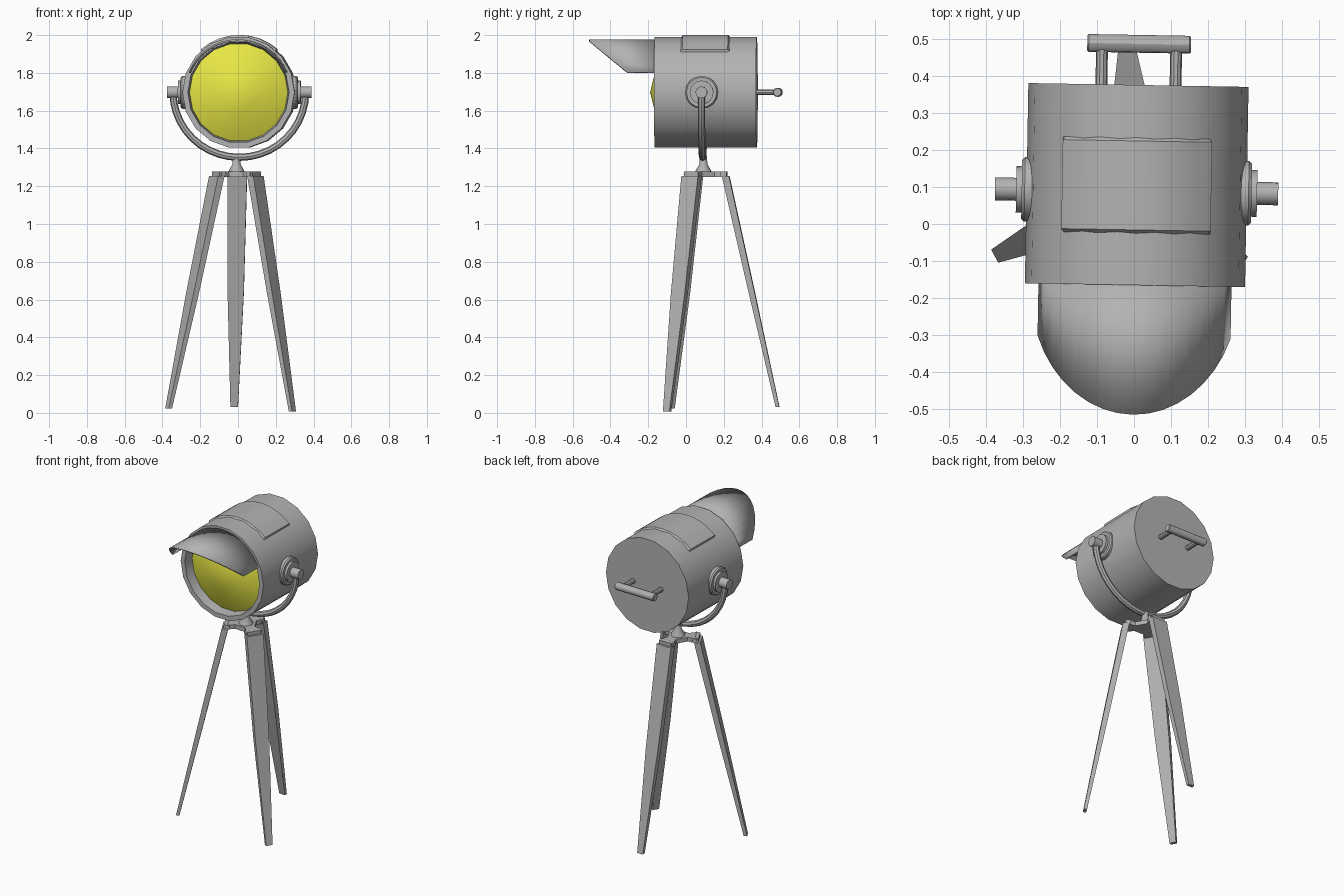
import bpy, bmesh, math
from mathutils import Matrix, Vector

cube = bpy.data.objects.get("Cube")
if cube:
    bpy.data.objects.remove(cube)


def material(name, rgb):
    m = bpy.data.materials.new(name)
    m.use_nodes = True
    m.diffuse_color = (*rgb, 1)
    m.node_tree.nodes["Principled BSDF"].inputs["Base Color"].default_value = (*rgb, 1)
    return m


GREY = material("grey metal", (0.45, 0.45, 0.45))
YELLOW = material("yellow lens", (0.8, 0.8, 0.06))

# The lamp head sits at this pivot, turned very slightly
HEAD = Vector((0.007, 0.088, 1.697))
TURN = Matrix.Translation(HEAD) @ Matrix.Rotation(math.radians(-1), 4, 'Z')


def finish(obj, mat, smooth=True, matrix=None):
    if matrix:
        obj.data.transform(matrix)
    obj.data.materials.clear()
    obj.data.materials.append(mat)
    bpy.ops.object.select_all(action='DESELECT')
    obj.select_set(True)
    bpy.context.view_layer.objects.active = obj
    if smooth:
        bpy.ops.object.shade_smooth_by_angle(angle=math.radians(30))
    return obj


def loft(name, rings, mat=GREY, closed=True, caps=True, smooth=True, matrix=None):
    """Skin a list of equally long point rings (or open rows)."""
    bm = bmesh.new()
    rows = [[bm.verts.new(p) for p in ring] for ring in rings]
    n = len(rows[0])
    for a, b in zip(rows, rows[1:]):
        for i in range(n if closed else n - 1):
            j = (i + 1) % n
            bm.faces.new((a[i], a[j], b[j], b[i]))
    if closed and caps:
        bm.faces.new(rows[0])
        bm.faces.new(rows[-1])
    bmesh.ops.remove_doubles(bm, verts=bm.verts, dist=1e-5)
    bmesh.ops.recalc_face_normals(bm, faces=bm.faces)
    mesh = bpy.data.meshes.new(name)
    bm.to_mesh(mesh)
    bm.free()
    obj = bpy.data.objects.new(name, mesh)
    bpy.context.collection.objects.link(obj)
    return finish(obj, mat, smooth, matrix)


def lathe(name, axis, profile, n=16, centre=(0, 0, 0), **kw):
    """Turn (radius, distance) pairs around a world axis: 0 x, 1 y, 2 z."""
    u, v = [k for k in range(3) if k != axis]
    rings = []
    for r, h in profile:
        ring = []
        for i in range(n):
            a = math.tau * i / n
            p = Vector(centre)
            p[u] += r * math.cos(a)
            p[v] += r * math.sin(a)
            p[axis] += h
            ring.append(p)
        rings.append(ring)
    return loft(name, rings, **kw)


def arc(radius, degrees, y):
    a = math.radians(degrees)
    return Vector((radius * math.cos(a), y, radius * math.sin(a)))


# Lamp housing with a rolled front rim, and the domed lens inside it
lathe("housing", 1, [(0.297, 0.287), (0.297, -0.253), (0.268, -0.253), (0.26, -0.19)],
      n=18, matrix=TURN)
lathe("lens", 1, [(0.262, -0.19), (0.18, -0.23), (0.09, -0.256), (0, -0.278)],
      n=18, mat=YELLOW, caps=False, matrix=TURN)

# Visor: arched sheet cut off by a sloping plane
angles = [22 + 136 * i / 16 for i in range(17)]
back = [arc(0.276, d, -0.235) for d in angles]
front = [arc(0.276, d, 0) for d in angles]
for p in front:
    p.y = -0.393 - (p.z - 0.103) * 1.21
visor = loft("visor", [back, front], closed=False, matrix=TURN)
solid = visor.modifiers.new("thickness", 'SOLIDIFY')
solid.thickness = 0.01
solid.offset = 0

# Raised, chamfered plate curved over the top
steps = [46.5] + [48.5 + 83 * i / 8 for i in range(9)] + [133.5]
rows = []
for y, raised in ((-0.117, False), (-0.104, True), (0.136, True), (0.149, False)):
    rows.append([arc(0.304 if raised and 47 < d < 133 else 0.288, d, y) for d in steps])
loft("top_plate", rows, closed=False, matrix=TURN)

# Stepped side pivots
for side, s in (("left", 1), ("right", -1)):
    profile = [(0.087, 0.26), (0.087, 0.302), (0.08, 0.31), (0.063, 0.31),
               (0.063, 0.325), (0.031, 0.325), (0.031, 0.382)]
    lathe(side + "_pivot", 0, [(r, s * h) for r, h in profile], matrix=TURN)

# Rear handle on two posts
for side, x in (("left", 0.1), ("right", -0.1)):
    lathe(side + "_handle_post", 1, [(0.016, 0.28), (0.016, 0.4)], n=10,
          centre=(x, 0, 0), matrix=TURN)
lathe("handle_bar", 0, [(0.02, -0.14), (0.024, -0.136), (0.024, 0.136), (0.02, 0.14)], n=12,
      centre=(0, 0.398, 0), matrix=TURN)

# Half-round yoke tube
curve = bpy.data.curves.new("yoke", 'CURVE')
curve.dimensions = '3D'
curve.bevel_depth = 0.019
curve.bevel_resolution = 2
curve.use_fill_caps = True
spline = curve.splines.new('POLY')
spline.points.add(20)
for i, point in enumerate(spline.points):
    p = arc(0.344, 180 + 9 * i, 0)
    point.co = (p.x * 1.02, p.y, p.z, 1)
yoke = bpy.data.objects.new("yoke", curve)
bpy.context.collection.objects.link(yoke)
bpy.ops.object.select_all(action='DESELECT')
yoke.select_set(True)
bpy.context.view_layer.objects.active = yoke
bpy.ops.object.convert(target='MESH')
finish(bpy.context.view_layer.objects.active, GREY, matrix=TURN)

# Tripod: swivel cone, three-armed bracket and tapered legs
HUB = Vector((-0.008, 0.092, 0))
lathe("swivel", 2, [(0.046, 1.265), (0.04, 1.285), (0.022, 1.315), (0.018, 1.36)], centre=HUB)

outline = []
legs = (("back", 88, (-0.02, 0.485, 0.03)),
        ("front_right", 208, (-0.367, -0.082, 0.024)),
        ("front_left", 328, (0.288, -0.1, 0.008)))
for name, degrees, foot in legs:
    a = math.radians(degrees)
    radial = Vector((math.cos(a), math.sin(a), 0))
    across = Vector((-math.sin(a), math.cos(a), 0))
    # Bracket arm with waisted sides
    for r, w in ((0.06, -0.03), (0.095, -0.043), (0.125, -0.043),
                 (0.125, 0.043), (0.095, 0.043), (0.06, 0.03)):
        outline.append(HUB + radial * r + across * w)
    # Leg: wide across, thin radially, narrowing below the middle
    top = HUB + radial * 0.118 + Vector((0, 0, 1.255))
    foot = Vector(foot)
    rings = []
    for t, w, d in ((0, 0.052, 0.019), (0.5, 0.043, 0.016), (1, 0.02, 0.01)):
        c = top.lerp(foot, t)
        rings.append([c + across * w * i + radial * d * j
                      for i, j in ((-1, -1), (1, -1), (1, 1), (-1, 1))])
    loft(name + "_leg", rings, smooth=False)
    # Hinge pin across the arm end
    pin = [top + radial * -0.015 + across * w for w in (-0.05, 0.05)]
    loft(name + "_hinge", [[p + radial * 0.014 * math.cos(k * math.pi / 4)
                            + Vector((0, 0, 0.01 + 0.014 * math.sin(k * math.pi / 4)))
                            for k in range(8)] for p in pin])
up = Vector((0, 0, 1))
loft("bracket", [[p + up * z for p in outline] for z in (1.25, 1.277)], smooth=False)
